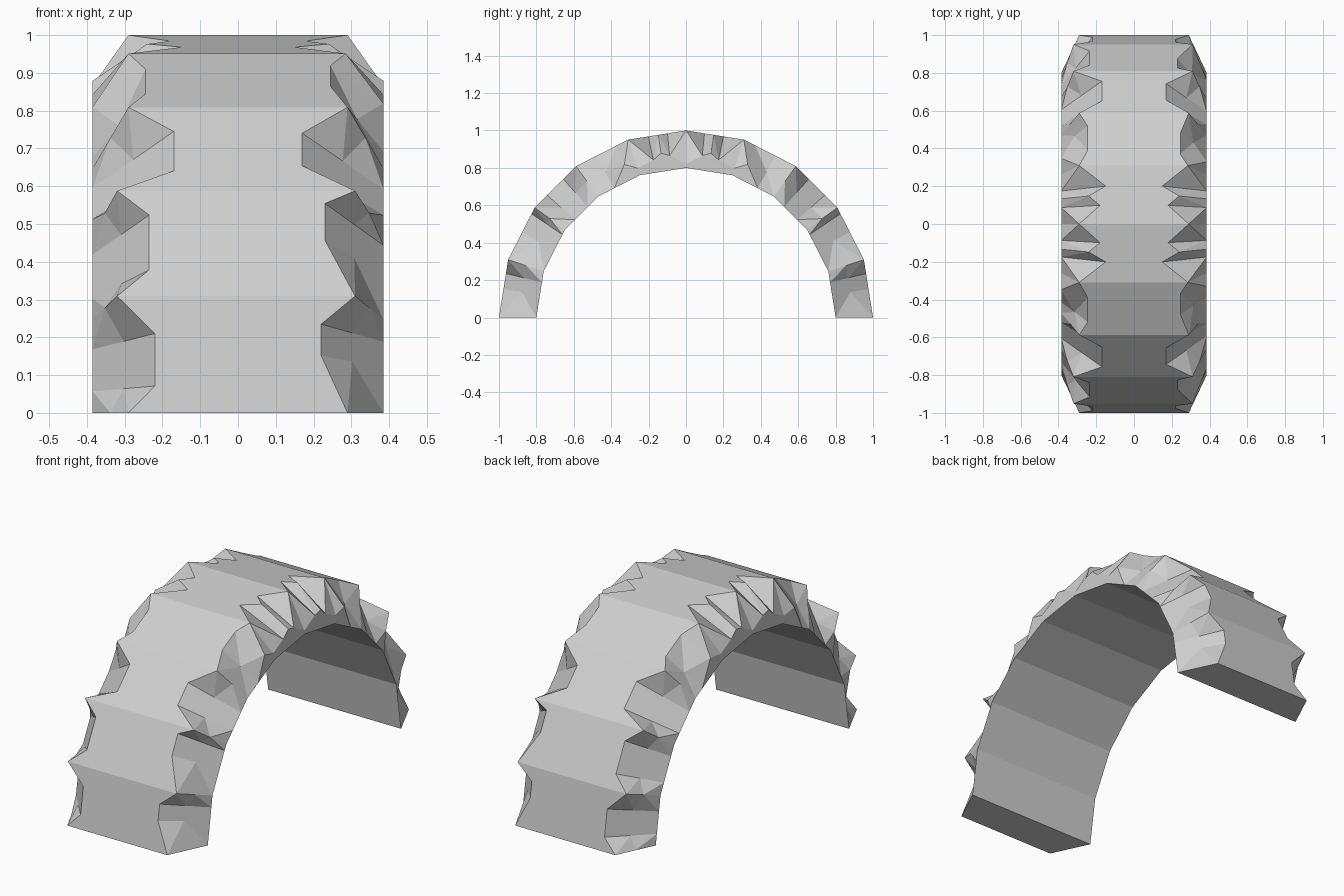
import bpy, bmesh
from math import cos, sin, radians

cube = bpy.data.objects.get("Cube")
if cube:
    bpy.data.objects.remove(cube)

STEP = radians(18)   # each half of the arch has five straight segments
INNER, HALF_WIDTH = 0.8, 0.385

# Chipped edge: (position along the arch in segments, half width of the outer face)
left_edge = [(0, .29), (.23, .22), (.68, .22),
             (1, .32), (1.25, .235), (1.77, .235),
             (2, .32), (2.24, .17), (2.71, .17),
             (3, .29), (3.25, .245), (3.71, .245),
             (4, .29), (4.35, .15), (4.52, .24), (4.68, .18), (5, .29)]
right_edge = [(0, .29), (.49, .22), (.76, .22),
              (1, .31), (1.53, .23), (1.88, .23),
              (2, .31), (2.3, .17), (2.69, .17),
              (3, .29), (3.39, .245), (3.78, .245),
              (4, .285), (4.35, .15), (4.52, .24), (4.68, .18), (5, .29)]
# Radius of the protruding spikes and valleys near the crown, from index 11 on
crown_radii = [.89, .84, .87, .9, .88, .82]


def on_arch(t, radius):
    """Point (y, z) on the faceted arch, t segments up from the ground."""
    k = min(int(t), 4)
    f = t - k
    a, b = k * STEP, (k + 1) * STEP
    return (-radius * (cos(a) * (1 - f) + cos(b) * f),
            radius * (sin(a) * (1 - f) + sin(b) * f))


def rails(index, edge, side):
    """Inner, middle and outer points of one side wall."""
    t, width = edge[index]
    if index >= 11:
        mid_r, mid_x = crown_radii[index - 11], HALF_WIDTH
    else:
        mid_r, mid_x = (1 + INNER) / 2, (width + HALF_WIDTH) / 2
    return [(side * x, *on_arch(t, r)) for x, r in
            ((HALF_WIDTH, INNER), (mid_x, mid_r), (width, 1))]


# Cross-sections for the front half, then mirrored over the crown
sections = [rails(i, left_edge, -1) + rails(i, right_edge, 1)[::-1]
            for i in range(len(left_edge))]
sections += [[(x, -y, z) for x, y, z in s] for s in sections[-2::-1]]

bm = bmesh.new()
rings = [[bm.verts.new(p) for p in s] for s in sections]
wall_faces = []
for n, (a, b) in enumerate(zip(rings, rings[1:])):
    for j in range(6):
        k = (j + 1) % 6
        quad = (a[j], a[k], b[k], b[j])
        face = bm.faces.new(quad)
        if j not in (2, 5):
            wall_faces.append(face)
bm.faces.new(rings[0])
bm.faces.new(rings[-1])
bmesh.ops.triangulate(bm, faces=wall_faces)
bmesh.ops.recalc_face_normals(bm, faces=bm.faces[:])

mesh = bpy.data.meshes.new("stone_arch")
bm.to_mesh(mesh)
bm.free()
arch = bpy.data.objects.new("stone_arch", mesh)
bpy.context.collection.objects.link(arch)

# Plain grey stone
grey = (0.62, 0.62, 0.62, 1)
stone = bpy.data.materials.new("grey_stone")
stone.use_nodes = True
stone.diffuse_color = grey
for node in stone.node_tree.nodes:
    if node.type == "BSDF_PRINCIPLED":
        node.inputs["Base Color"].default_value = grey
mesh.materials.append(stone)
